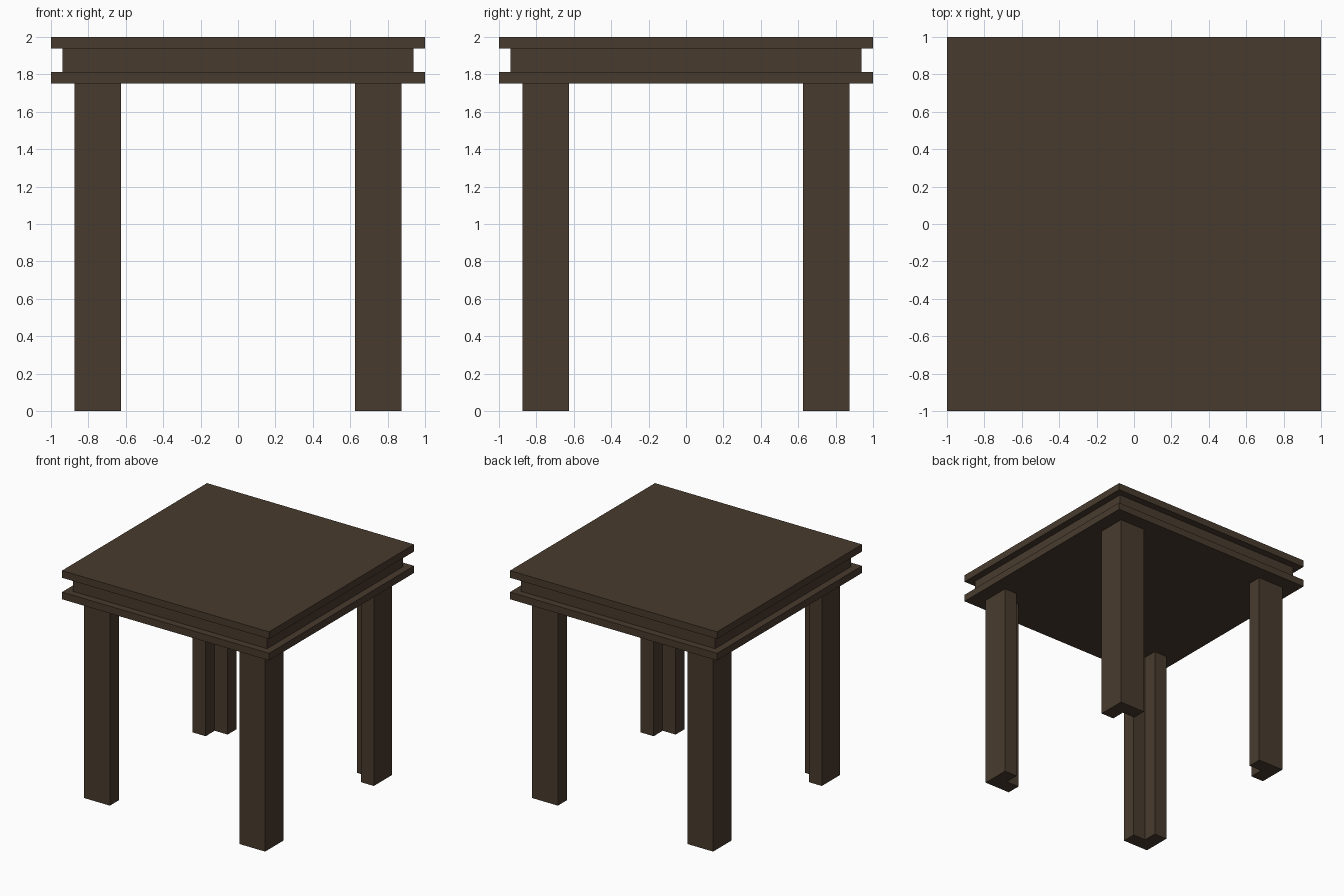
import bpy, bmesh

if "Cube" in bpy.data.objects:
    bpy.data.objects.remove(bpy.data.objects["Cube"])

# Dark wood colour shared by every part
wood = bpy.data.materials.new("dark brown wood")
wood.diffuse_color = (0.066, 0.044, 0.027, 1)
wood.use_nodes = True
wood.node_tree.nodes["Principled BSDF"].inputs["Base Color"].default_value = wood.diffuse_color


def prism(name, outline, z0, z1):
    """Extrude a flat outline from z0 up to z1."""
    bm = bmesh.new()
    base = bm.faces.new([bm.verts.new((x, y, z0)) for x, y in outline])
    ext = bmesh.ops.extrude_face_region(bm, geom=[base], use_keep_orig=True)
    for v in ext["geom"]:
        if isinstance(v, bmesh.types.BMVert):
            v.co.z = z1
    bmesh.ops.recalc_face_normals(bm, faces=bm.faces)
    mesh = bpy.data.meshes.new(name)
    bm.to_mesh(mesh)
    bm.free()
    mesh.materials.append(wood)
    obj = bpy.data.objects.new(name, mesh)
    bpy.context.collection.objects.link(obj)
    return obj


def slab(name, r, z0, z1):
    return prism(name, [(-r, -r), (r, -r), (r, r), (-r, r)], z0, z1)


# Table top: two thin boards around a recessed core
slab("lower_board", 1.0, 1.75, 1.8125)
slab("recessed_core", 0.9375, 1.8125, 1.9375)
slab("table_top", 1.0, 1.9375, 2.0)

# L-shaped corner legs, open towards the middle of the table
inner, mid, outer = 0.625, 0.75, 0.875
ell = [(outer, outer), (inner, outer), (inner, mid),
       (mid, mid), (mid, inner), (outer, inner)]
for side, sx in (("left", -1), ("right", 1)):
    for end, sy in (("front", -1), ("back", 1)):
        prism(f"{end}_{side}_leg", [(x * sx, y * sy) for x, y in ell], 0, 1.75)
